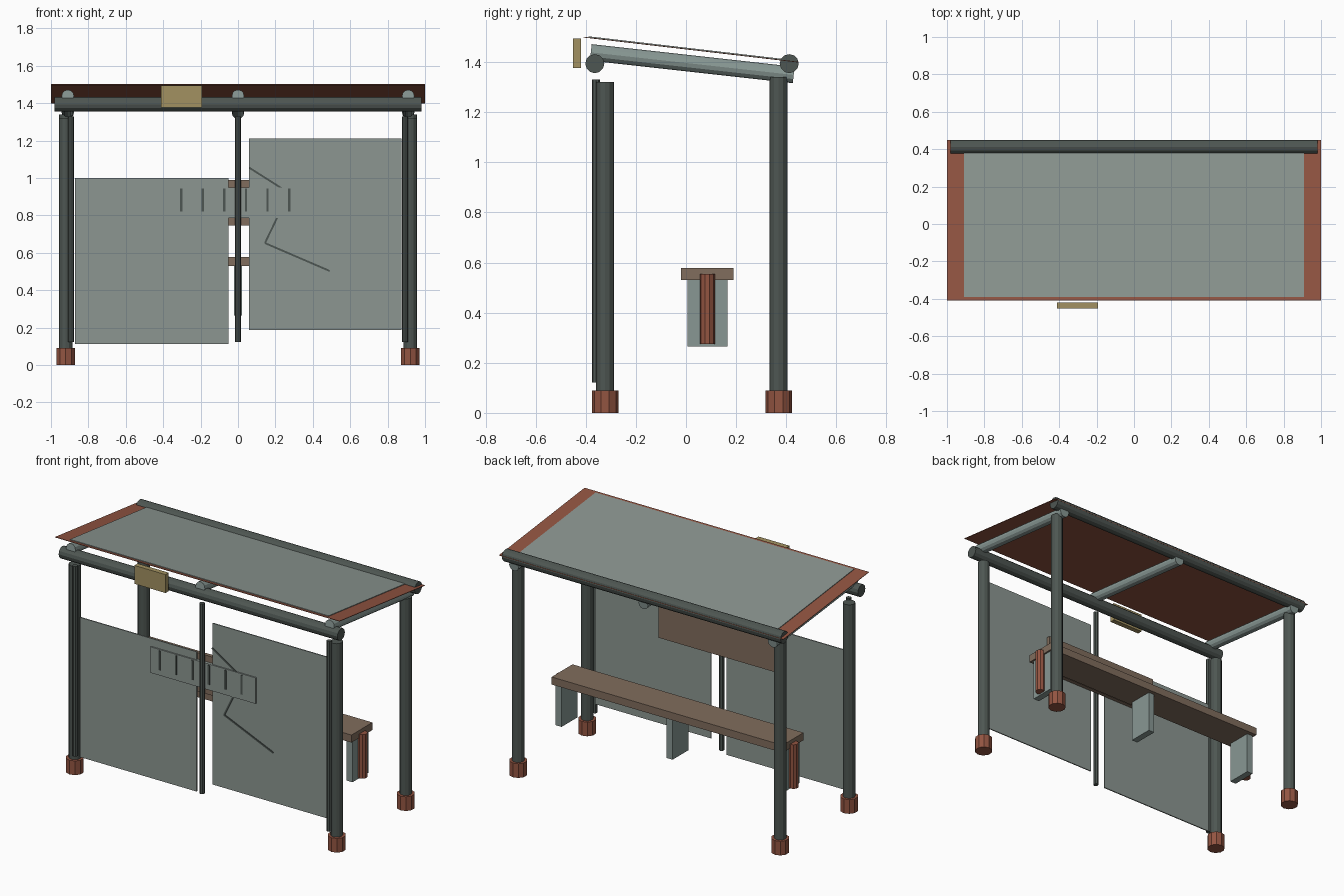
import bpy
import math
from mathutils import Vector

if "Cube" in bpy.data.objects:
    bpy.data.objects.remove(bpy.data.objects["Cube"])


def material(name, srgb):
    m = bpy.data.materials.new(name)
    m.diffuse_color = [*(c ** 2.2 for c in srgb), 1.0]
    m.use_nodes = True
    m.node_tree.nodes["Principled BSDF"].inputs["Base Color"].default_value = m.diffuse_color
    return m


DARK = material("dark grey metal", (0.31, 0.34, 0.325))
STEEL = material("light steel", (0.53, 0.59, 0.575))
GLASS = material("grey glass", (0.545, 0.585, 0.565))
RED = material("rust red", (0.57, 0.335, 0.265))
WOOD = material("brown wood", (0.50, 0.425, 0.365))
SIGN = material("sign yellow", (0.63, 0.565, 0.38))


def finish(name, mat):
    ob = bpy.context.object
    ob.name = name
    ob.data.materials.append(mat)
    return ob


def box(name, lo, hi, mat):
    """Box from its lowest to its highest corner."""
    lo, hi = Vector(lo), Vector(hi)
    bpy.ops.mesh.primitive_cube_add(size=1, location=(lo + hi) / 2)
    ob = finish(name, mat)
    ob.scale = hi - lo
    return ob


def slab(name, centre, size, angle, mat):
    """Thin box tilted about the x axis."""
    bpy.ops.mesh.primitive_cube_add(size=1, location=centre, rotation=(angle, 0, 0))
    ob = finish(name, mat)
    ob.scale = size
    return ob


def tube(name, a, b, radius, mat, sides=12):
    """Cylinder between two points."""
    a, b = Vector(a), Vector(b)
    d = b - a
    bpy.ops.mesh.primitive_cylinder_add(
        vertices=sides, radius=radius, depth=d.length, location=(a + b) / 2,
        rotation=d.to_track_quat('Z', 'Y').to_euler())
    return finish(name, mat)


# Corner posts and feet
for side, sx in (("left", -1), ("right", 1)):
    for row, y, top in (("front", -0.323, 1.32), ("back", 0.37, 1.34)):
        x = 0.921 * sx
        tube(f"{row}_{side}_post", (x, y, 0.05), (x, y, top), 0.036, DARK)
        tube(f"{row}_{side}_foot", (x, y, 0), (x, y, 0.09), 0.053, RED, 10)

# Slim uprights that hold the glass
for name, x in (("left", -0.893), ("middle", 0), ("right", 0.893)):
    tube(f"{name}_upright", (x, -0.36, 0.122), (x, -0.36, 1.33), 0.016, DARK, 8)

# Long rails and sloping roof beams
for row, y in (("front", -0.364), ("back", 0.412)):
    tube(f"{row}_rail", (-0.98, y, 1.394), (0.98, y, 1.394), 0.038, DARK)
for name, x in (("left", -0.91), ("middle", 0), ("right", 0.91)):
    tube(f"{name}_roof_beam", (x, -0.38, 1.439), (x, 0.43, 1.349), 0.033, STEEL)

# Roof sheet with its glazed centre
tilt = -math.atan2(0.10, 0.86)
slab("roof_sheet", (0, 0.02, 1.45), (2, 0.865, 0.003), tilt, RED)
slab("roof_glazing", (0, 0.0205, 1.4535), (1.818, 0.826, 0.004), tilt, GLASS)

# Front glass panels
box("left_glass_panel", (-0.872, -0.344, 0.112), (-0.05, -0.337, 1.0), GLASS)
box("right_glass_panel", (0.06, -0.344, 0.187), (0.875, -0.337, 1.212), GLASS)

# Crack across the right panel
crack = [(0.06, 1.055), (0.273, 0.92), (0.144, 0.652), (0.49, 0.503)]
for i, ((x0, z0), (x1, z1)) in enumerate(zip(crack, crack[1:])):
    bpy.ops.mesh.primitive_cube_add(
        size=1, location=((x0 + x1) / 2, -0.346, (z0 + z1) / 2),
        rotation=(0, -math.atan2(z1 - z0, x1 - x0), 0))
    finish(f"crack_{i + 1}", DARK).scale = (math.hypot(x1 - x0, z1 - z0), 0.005, 0.01)

# Timetable board: wooden back, glass plate and tick marks
box("board_back", (-0.41, -0.333, 0.745), (0.41, -0.308, 0.99), WOOD)
box("board_plate", (-0.37, -0.352, 0.785), (0.37, -0.333, 0.95), GLASS)
for i in range(6):
    x = -0.304 + i * 0.1155
    box(f"board_tick_{i + 1}", (x - 0.006, -0.356, 0.82), (x + 0.006, -0.351, 0.943), DARK)

# Bench with legs and end posts
box("bench_seat", (-0.812, -0.02, 0.53), (0.812, 0.19, 0.578), WOOD)
for name, x in (("left", -0.78), ("middle", 0), ("right", 0.78)):
    box(f"{name}_bench_leg", (x - 0.021, 0.006, 0.265), (x + 0.021, 0.165, 0.535), STEEL)
for name, x in (("left", -0.815), ("right", 0.815)):
    tube(f"{name}_bench_post", (x, 0.085, 0.275), (x, 0.085, 0.555), 0.03, RED, 10)

# Hanging sign in front of the roof
box("stop_sign", (-0.412, -0.452, 1.377), (-0.193, -0.42, 1.494), SIGN)
